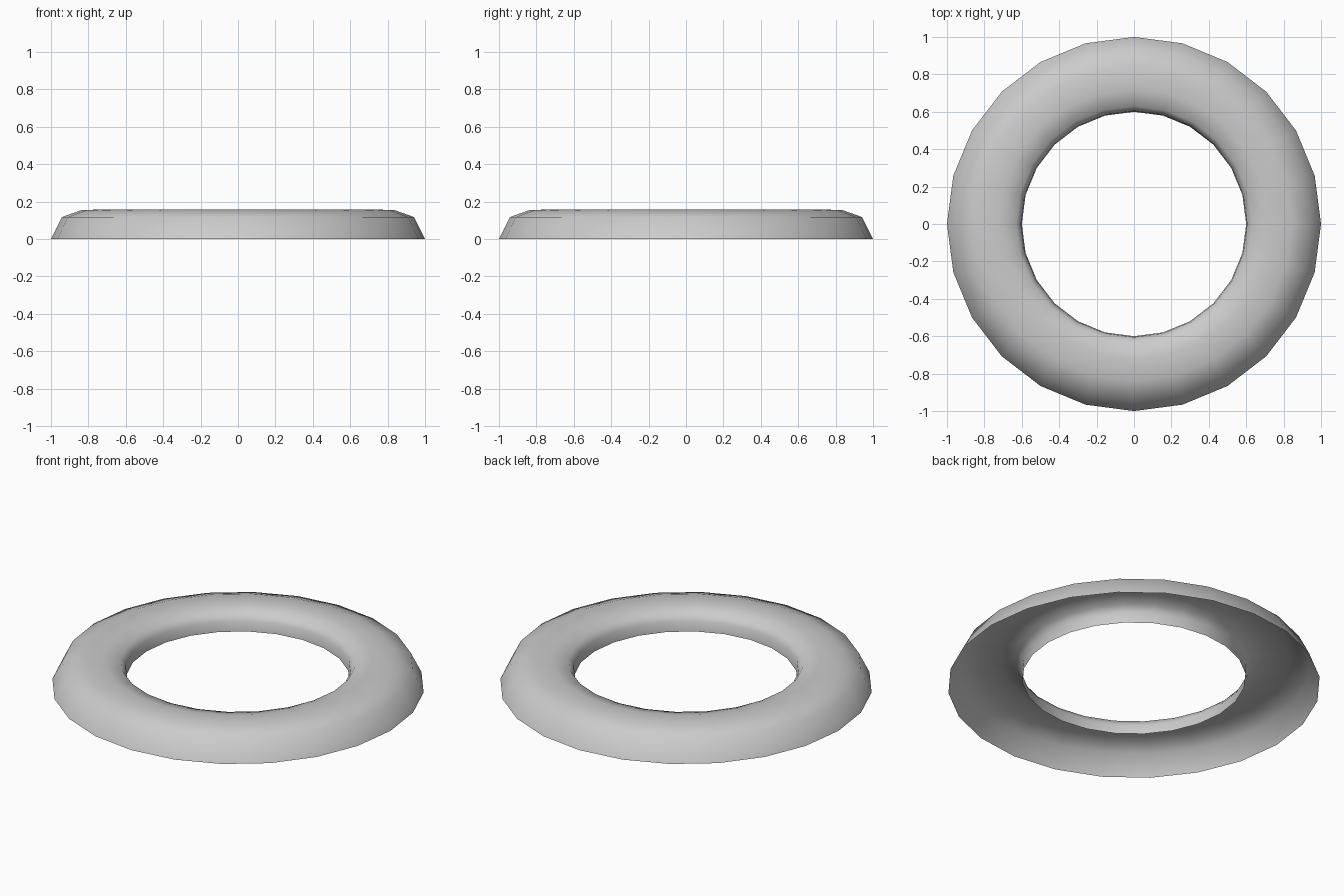
import bpy, bmesh
from math import cos, sin, tau

if "Cube" in bpy.data.objects:
    bpy.data.objects.remove(bpy.data.objects["Cube"])

SIDES = 24
# Cross-section (radius, height) from outer foot over the crown to the inner lip; open below
profile = [(1.0, 0.0), (0.942, 0.117), (0.84, 0.154), (0.72, 0.159),
           (0.63, 0.137), (0.605, 0.1), (0.6, 0.042)]

# Ring shell: lathe the section around z
bm = bmesh.new()
rings = [[bm.verts.new((r * cos(tau * i / SIDES), r * sin(tau * i / SIDES), z))
          for i in range(SIDES)] for r, z in profile]
for a, b in zip(rings, rings[1:]):
    for i in range(SIDES):
        j = (i + 1) % SIDES
        face = bm.faces.new((a[i], a[j], b[j], b[i]))
        face.smooth = True

mesh = bpy.data.meshes.new("ring_shell")
bm.to_mesh(mesh)
bm.free()
ring = bpy.data.objects.new("ring_shell", mesh)
bpy.context.collection.objects.link(ring)
